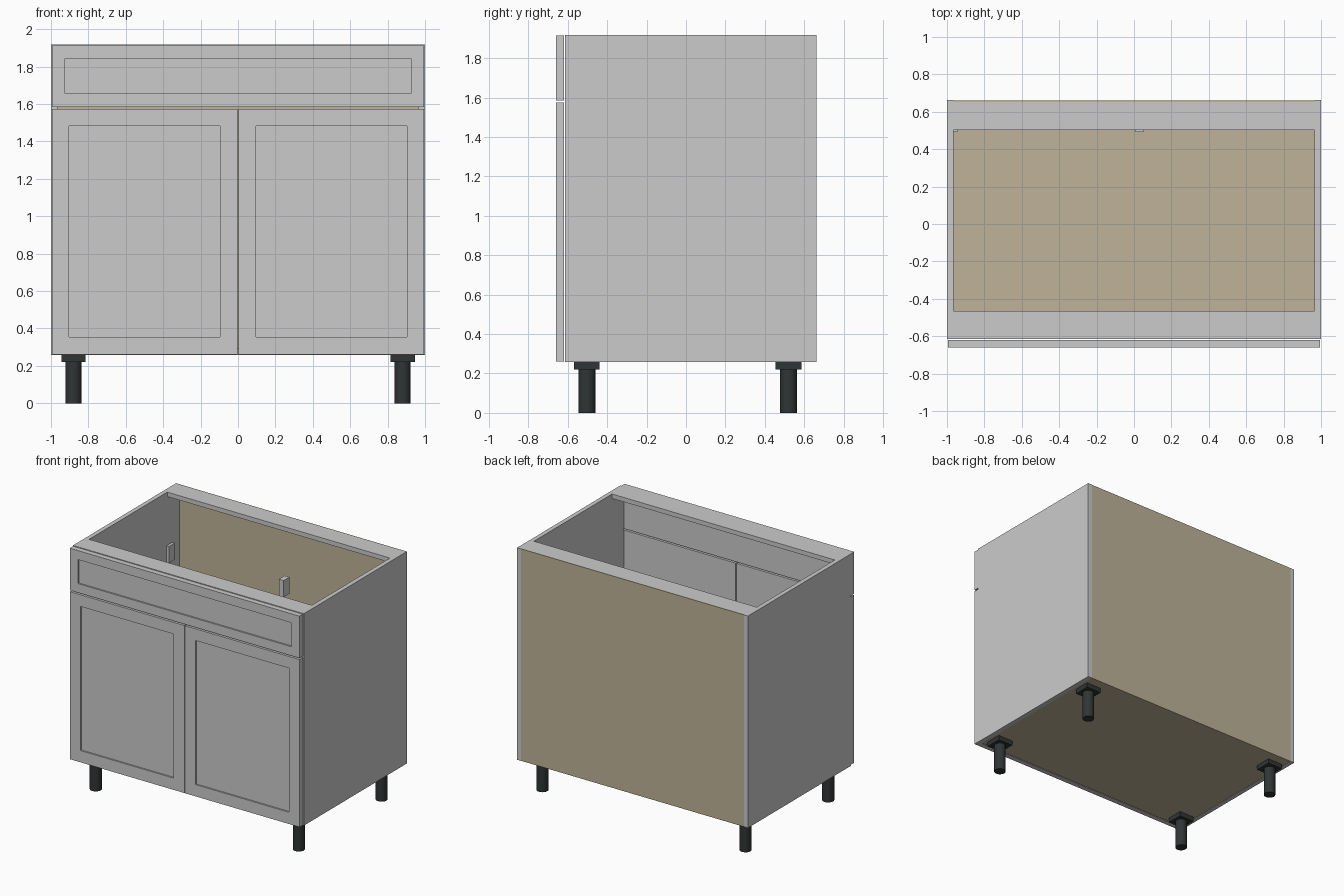
import bpy, bmesh
from mathutils import Vector

if "Cube" in bpy.data.objects:
    bpy.data.objects.remove(bpy.data.objects["Cube"])


def material(name, rgb):
    m = bpy.data.materials.new(name)
    m.diffuse_color = (*rgb, 1)
    m.use_nodes = True
    m.node_tree.nodes["Principled BSDF"].inputs["Base Color"].default_value = m.diffuse_color
    return m


ply = material("plywood", (0.52, 0.45, 0.32))
black = material("black_plastic", (0.03, 0.035, 0.035))


def finish(name, bm, mat=None):
    me = bpy.data.meshes.new(name)
    bm.to_mesh(me)
    bm.free()
    ob = bpy.data.objects.new(name, me)
    bpy.context.collection.objects.link(ob)
    if mat:
        me.materials.append(mat)
    return ob


def box_mesh(lo, hi):
    lo, hi = Vector(lo), Vector(hi)
    bm = bmesh.new()
    bmesh.ops.create_cube(bm, size=1)
    bmesh.ops.scale(bm, vec=hi - lo, verts=bm.verts)
    bmesh.ops.translate(bm, vec=(lo + hi) / 2, verts=bm.verts)
    return bm


def box(name, lo, hi, mat=None):
    return finish(name, box_mesh(lo, hi), mat)


def shaker_front(name, x0, x1, z0, z1, margin, depth=0.012):
    """Slab with a framed recess in its front face."""
    bm = box_mesh((x0, -0.66, z0), (x1, -0.619, z1))
    bm.normal_update()
    face = min(bm.faces, key=lambda f: f.normal.y)
    bmesh.ops.inset_region(bm, faces=[face], thickness=margin)
    new = bmesh.ops.extrude_discrete_faces(bm, faces=[face])["faces"][0]
    bmesh.ops.translate(bm, vec=(0, depth, 0), verts=new.verts)
    bmesh.ops.recalc_face_normals(bm, faces=bm.faces)
    return finish(name, bm)


X, T = 1.0, 0.035          # half width, board thickness
ZB, ZT = 0.257, 1.917      # carcass bottom and top
inner = X - T

# Carcass
box("side_panel_left", (-X, -0.614, ZB), (-inner, 0.662, ZT))
box("side_panel_right", (inner, -0.614, ZB), (X, 0.662, ZT))
box("bottom_panel", (-inner, -0.61, ZB + 0.002), (inner, 0.652, ZB + T), ply)
box("back_panel", (-inner, 0.652, ZB), (inner, 0.661, ZT), ply)
box("top_rail_front", (-inner, -0.614, ZT - T), (inner, -0.464, ZT))
box("top_rail_back", (-inner, 0.503, ZT - T), (inner, 0.652, ZT))

# Drawer front and doors
shaker_front("drawer_front", -0.995, 0.995, 1.585, 1.914, 0.1)
shaker_front("door_left", -0.995, -0.003, 0.262, 1.574, 0.13)
shaker_front("door_right", 0.003, 0.995, 0.262, 1.574, 0.13)

# Small interior hinge blocks
for side, x in (("left", -0.965), ("right", 0.03)):
    for level, z in (("lower", 0.34), ("upper", 1.37)):
        box(f"hinge_{side}_{level}", (x - 0.021, 0.493, z), (x + 0.021, 0.565, z + 0.13))

# Legs: square pad on a round post
for sx, side in ((-1, "left"), (1, "right")):
    for y, end in ((-0.503, "front"), (0.52, "back")):
        x = 0.88 * sx
        box(f"leg_pad_{end}_{side}", (x - 0.065, y - 0.065, 0.22), (x + 0.065, y + 0.065, ZB), black)
        bpy.ops.mesh.primitive_cylinder_add(vertices=32, radius=0.043, depth=0.22, location=(x, y, 0.11))
        leg = bpy.context.object
        leg.name = f"leg_post_{end}_{side}"
        leg.data.materials.append(black)
        bpy.ops.object.shade_smooth_by_angle()
